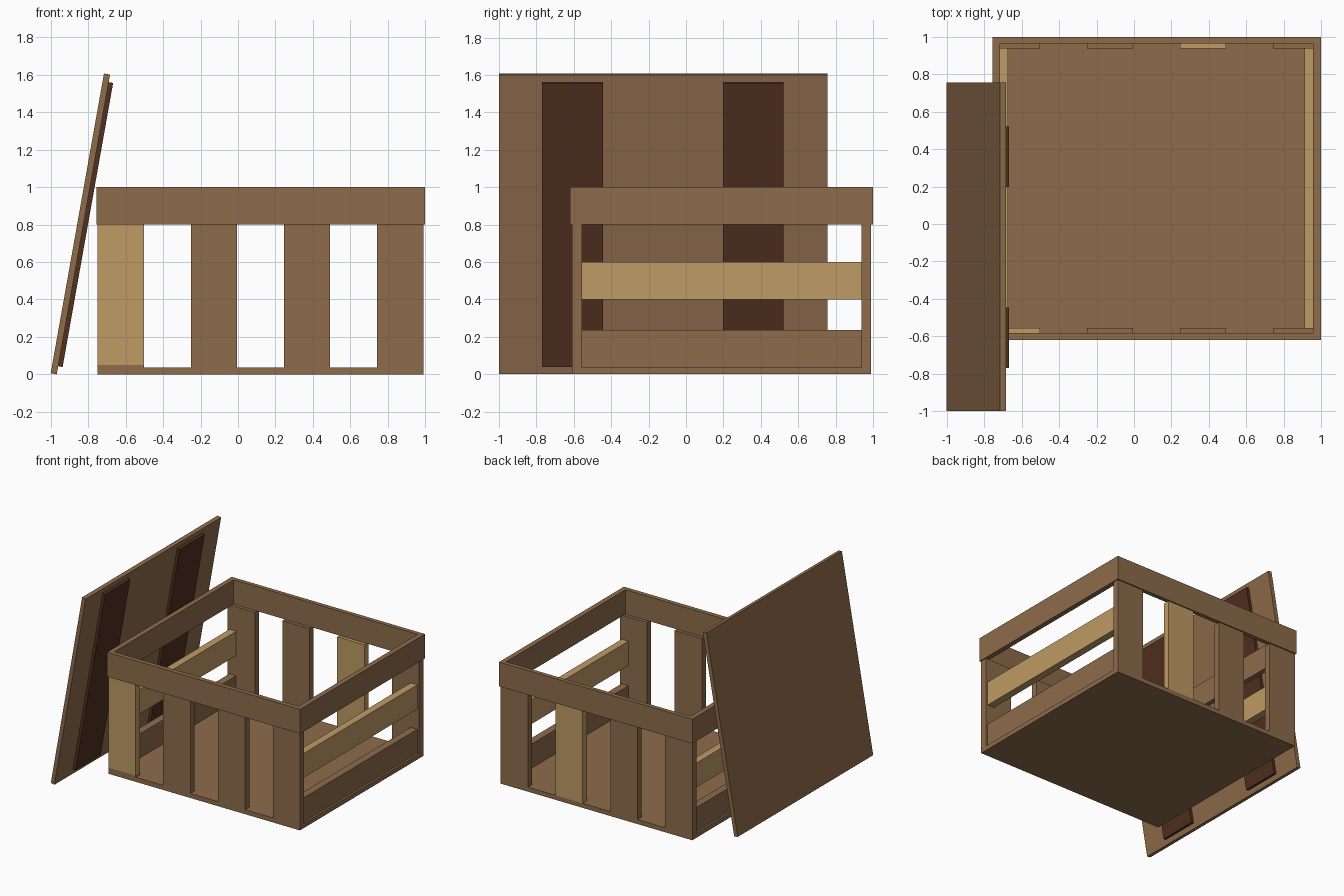
import bpy, bmesh, math
from mathutils import Matrix

if "Cube" in bpy.data.objects:
    bpy.data.objects.remove(bpy.data.objects["Cube"])


def material(name, rgb):
    m = bpy.data.materials.new(name)
    m.diffuse_color = (*rgb, 1)
    m.use_nodes = True
    m.node_tree.nodes["Principled BSDF"].inputs["Base Color"].default_value = m.diffuse_color
    return m


brown = material("brown wood", (0.27, 0.15, 0.070))
light = material("light wood", (0.52, 0.325, 0.130))
dark = material("dark wood", (0.080, 0.029, 0.014))


def finish(name, bm, mat, matrix=None):
    if matrix:
        bm.transform(matrix)
    bmesh.ops.recalc_face_normals(bm, faces=bm.faces)
    me = bpy.data.meshes.new(name)
    bm.to_mesh(me)
    bm.free()
    me.materials.append(mat)
    ob = bpy.data.objects.new(name, me)
    bpy.context.collection.objects.link(ob)
    return ob


def box(name, x, y, z, mat, matrix=None):
    """Box from (min, max) ranges on each axis."""
    bm = bmesh.new()
    bmesh.ops.create_cube(bm, size=1)
    for v in bm.verts:
        v.co = [r[0] if c < 0 else r[1] for r, c in zip((x, y, z), v.co)]
    return finish(name, bm, mat, matrix)


# Crate floor
box("crate_floor", (-0.75, 0.99), (-0.61, 0.99), (0, 0.037), brown)

# Upright slats, front and back
slat_w, pitch, base = 0.247, 0.4977, 0.037
for i in range(4):
    x0 = -0.75 + i * pitch
    x = (x0, x0 + slat_w)
    if i == 0:
        box("front_slat_foot", x, (-0.61, -0.555), (base, 0.05), brown)
        box("front_slat_1", x, (-0.61, -0.555), (0.05, 0.8), light)
    else:
        box(f"front_slat_{i + 1}", x, (-0.61, -0.555), (base, 0.8), brown)
    box(f"back_slat_{i + 1}", x, (0.937, 0.99), (base, 0.8),
        light if i == 2 else brown)

# Horizontal side boards between the end slats
for side, x in (("left", (-0.733, -0.672)), ("right", (0.912, 0.973))):
    box(f"{side}_lower_board", x, (-0.56, 0.937), (base, 0.235), brown)
    box(f"{side}_middle_board", x, (-0.56, 0.937), (0.4, 0.6), light)

# Rim: rectangular ring around the top
bm = bmesh.new()


def loop(x0, x1, y0, y1, z):
    return [bm.verts.new((x, y, z))
            for x, y in ((x0, y0), (x1, y0), (x1, y1), (x0, y1))]


outer, inner = (-0.757, 0.998, -0.62, 1.0), (-0.716, 0.957, -0.582, 0.965)
loops = [loop(*outer, 0.8), loop(*outer, 1.0), loop(*inner, 1.0), loop(*inner, 0.8)]
for k in range(4):
    a, b = loops[k], loops[(k + 1) % 4]
    for j in range(4):
        n = (j + 1) % 4
        bm.faces.new((a[j], a[n], b[n], b[j]))
finish("crate_rim", bm, brown)

# Lid leaning against the left side, with two battens on its inner face
lean = Matrix.Translation((-0.968, 0, 0.0)) @ Matrix.Rotation(math.radians(10.08), 4, 'Y')
box("lid_panel", (-0.033, 0), (-1.0, 0.757), (0, 1.626), brown, lean)
for name, y in (("lid_batten_front", (-0.77, -0.445)), ("lid_batten_back", (0.197, 0.522))):
    box(name, (0, 0.024), y, (0.044, 1.585), dark, lean)
